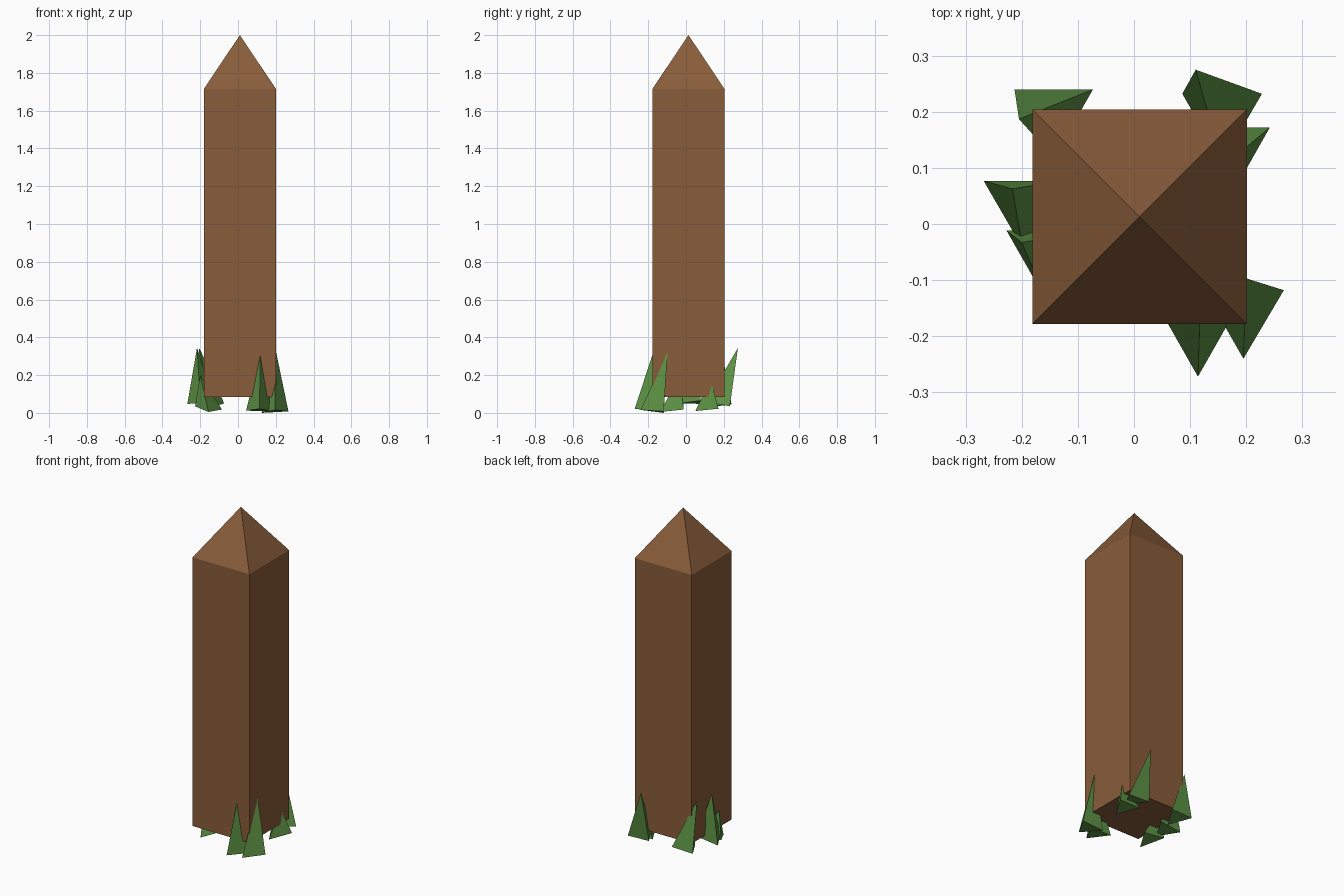
import bpy
import bmesh

if "Cube" in bpy.data.objects:
    bpy.data.objects.remove(bpy.data.objects["Cube"])


def material(name, color):
    m = bpy.data.materials.new(name)
    m.diffuse_color = (*color, 1.0)
    m.use_nodes = True
    m.node_tree.nodes["Principled BSDF"].inputs["Base Color"].default_value = m.diffuse_color
    return m


wood = material("brown wood", (0.25, 0.108, 0.042))
green = material("grass green", (0.11, 0.29, 0.06))


def pyramid(bm, base, tip):
    """Closed pyramid over any base polygon."""
    ring = [bm.verts.new(p) for p in base]
    top = bm.verts.new(tip)
    bm.faces.new(ring)
    for i, v in enumerate(ring):
        bm.faces.new((v, ring[(i + 1) % len(ring)], top))


def finish(bm, name, mat):
    bmesh.ops.recalc_face_normals(bm, faces=bm.faces[:])
    me = bpy.data.meshes.new(name)
    bm.to_mesh(me)
    bm.free()
    me.materials.append(mat)
    ob = bpy.data.objects.new(name, me)
    bpy.context.collection.objects.link(ob)
    return ob


# Square post with a pointed top
CX, CY, HALF = 0.01, 0.013, 0.191
bm = bmesh.new()
corners = [(-1, -1), (1, -1), (1, 1), (-1, 1)]
low, high = [[bm.verts.new((CX + HALF * x, CY + HALF * y, z)) for x, y in corners]
             for z in (0.085, 1.715)]
apex = bm.verts.new((CX, CY, 2.0))
bm.faces.new(low)
for i in range(4):
    j = (i + 1) % 4
    bm.faces.new((low[i], low[j], high[j], high[i]))
    bm.faces.new((high[i], high[j], apex))
finish(bm, "post", wood)

# Three-sided grass blades leaning around the foot: base corners, then tip
blades = {
    "front": ([(0.114, -0.272, 0.022), (0.185, -0.147, 0.008), (0.043, -0.147, 0.012)],
              (0.117, -0.178, 0.305)),
    "front_right": ([(0.195, -0.240, 0.016), (0.267, -0.118, 0.008), (0.125, -0.118, 0.0)],
                    (0.200, -0.097, 0.33)),
    "right": ([(0.242, 0.172, 0.022), (0.104, 0.172, 0.022), (0.173, 0.050, 0.010)],
              (0.192, 0.130, 0.18)),
    "back_right": ([(0.228, 0.232, 0.035), (0.086, 0.232, 0.040), (0.157, 0.110, 0.058)],
                   (0.110, 0.275, 0.345)),
    "back_left": ([(-0.213, 0.240, 0.045), (-0.073, 0.240, 0.050), (-0.143, 0.118, 0.030)],
                  (-0.205, 0.187, 0.345)),
    "left": ([(-0.268, 0.077, 0.048), (-0.128, 0.077, 0.065), (-0.198, -0.044, 0.050)],
             (-0.217, 0.063, 0.345)),
    "left_small": ([(-0.227, -0.012, 0.035), (-0.085, -0.012, 0.018), (-0.157, -0.135, 0.005)],
                   (-0.200, -0.033, 0.20)),
}
for name, (base, tip) in blades.items():
    bm = bmesh.new()
    pyramid(bm, base, tip)
    finish(bm, "grass_blade_" + name, green)
